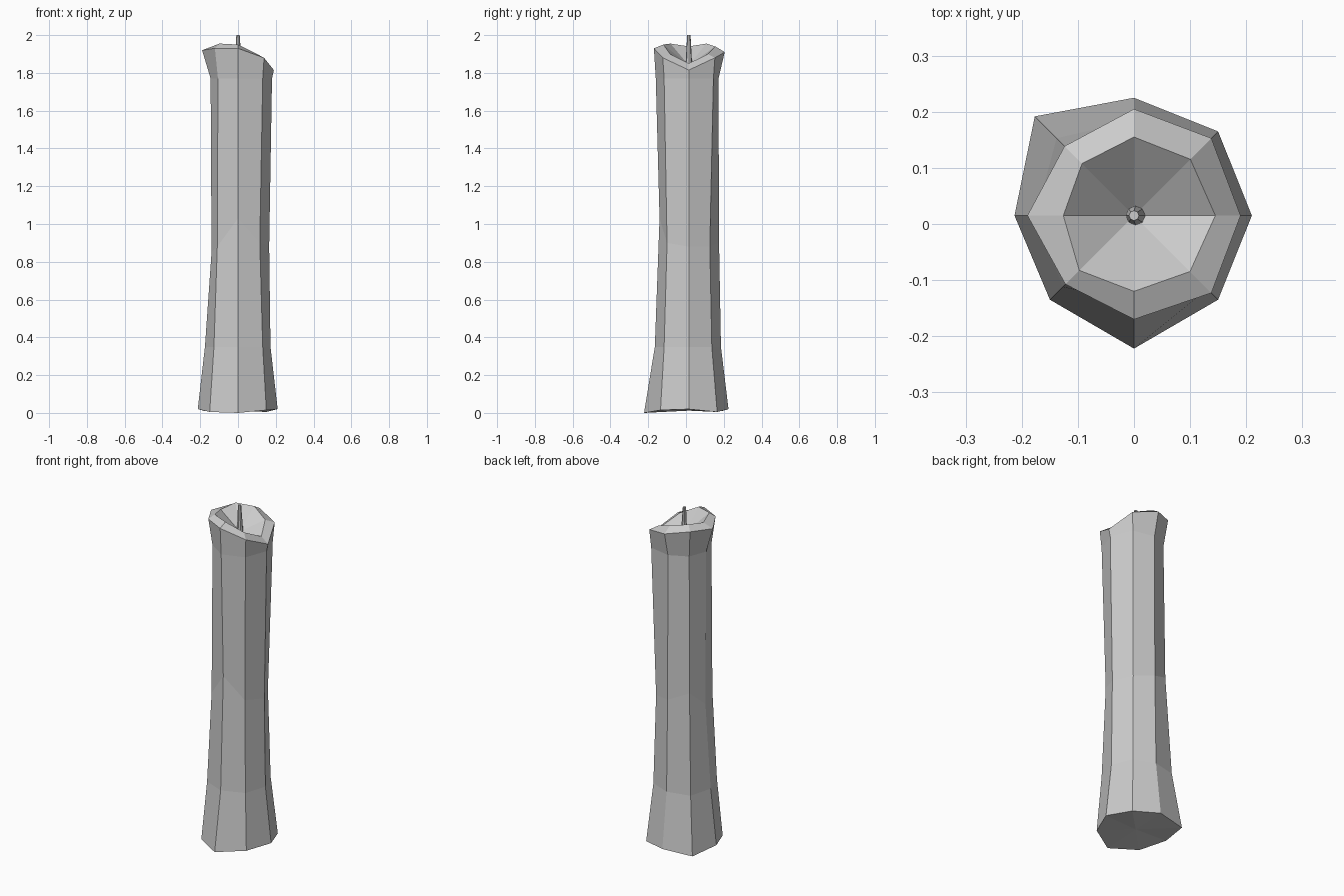
import bpy
import bmesh
from math import cos, sin, pi
from mathutils import Vector

if "Cube" in bpy.data.objects:
    bpy.data.objects.remove(bpy.data.objects["Cube"], do_unlink=True)

SIDES = 8
AXIS = Vector((0, 0.015, 0))  # centre line of the candle

grey = bpy.data.materials.new("grey wax")
grey.use_nodes = True
colour = (0.6, 0.6, 0.6, 1)
grey.diffuse_color = colour
shader = grey.node_tree.nodes["Principled BSDF"]
shader.inputs["Base Color"].default_value = colour
shader.inputs["Roughness"].default_value = 0.8


def per_side(value):
    """Repeat a single number for every side."""
    return value if isinstance(value, (list, tuple)) else [value] * SIDES


def add_ring(bm, centre, radii, heights):
    """One ring of vertices, counter-clockwise from +x."""
    ring = []
    for i, (r, z) in enumerate(zip(per_side(radii), per_side(heights))):
        a = 2 * pi * i / SIDES
        ring.append(bm.verts.new(centre + Vector((r * cos(a), r * sin(a), z))))
    return ring


def bridge(bm, low, high):
    for i in range(SIDES):
        j = (i + 1) % SIDES
        bm.faces.new((low[i], low[j], high[j], high[i]))


def fan(bm, ring, point):
    tip = bm.verts.new(point)
    for i in range(SIDES):
        bm.faces.new((ring[i], ring[(i + 1) % SIDES], tip))


def finish(bm, name):
    bmesh.ops.recalc_face_normals(bm, faces=bm.faces)
    mesh = bpy.data.meshes.new(name)
    bm.to_mesh(mesh)
    bm.free()
    mesh.materials.append(grey)
    obj = bpy.data.objects.new(name, mesh)
    bpy.context.collection.objects.link(obj)
    return obj


# Candle body: (radii, heights) from the foot up to the inner lip
body_rings = [
    ([.21, .212, .21, .25, .213, .212, .237, .212],
     [.02, .005, .02, .01, .02, .005, 0, .015]),
    ([.172, .172, .17, .195, .175, .18, .18, .185], .35),
    ([.165, .157, .16, .16, .14, .155, .155, .163],
     [.88, .88, .9, .95, .85, .88, 1.03, .9]),
    ([.18, .184, .157, .15, .145, .15, .175, .185], 1.77),
    ([.19, .195, .19, .175, .19, .173, .185, .195],
     [1.815, 1.88, 1.91, 1.93, 1.92, 1.93, 1.93, 1.88]),
    ([.145, .142, .14, .131, .126, .138, .135, .141],
     [1.85, 1.9, 1.94, 1.955, 1.94, 1.955, 1.95, 1.9]),
]
bm = bmesh.new()
rings = [add_ring(bm, AXIS, r, z) for r, z in body_rings]
for low, high in zip(rings, rings[1:]):
    bridge(bm, low, high)
fan(bm, rings[0], AXIS + Vector((0, 0, .012)))   # underside
fan(bm, rings[-1], AXIS + Vector((0, 0, 1.84)))  # melted hollow
finish(bm, "candle_body")

# Wick: thin tapered stem with a slight lean
bm = bmesh.new()
foot = add_ring(bm, AXIS + Vector((.003, 0, 0)), .018, 1.83)
top = add_ring(bm, AXIS, .009, 2)
bridge(bm, foot, top)
bm.faces.new(top)
bm.faces.new(foot)
finish(bm, "wick")
